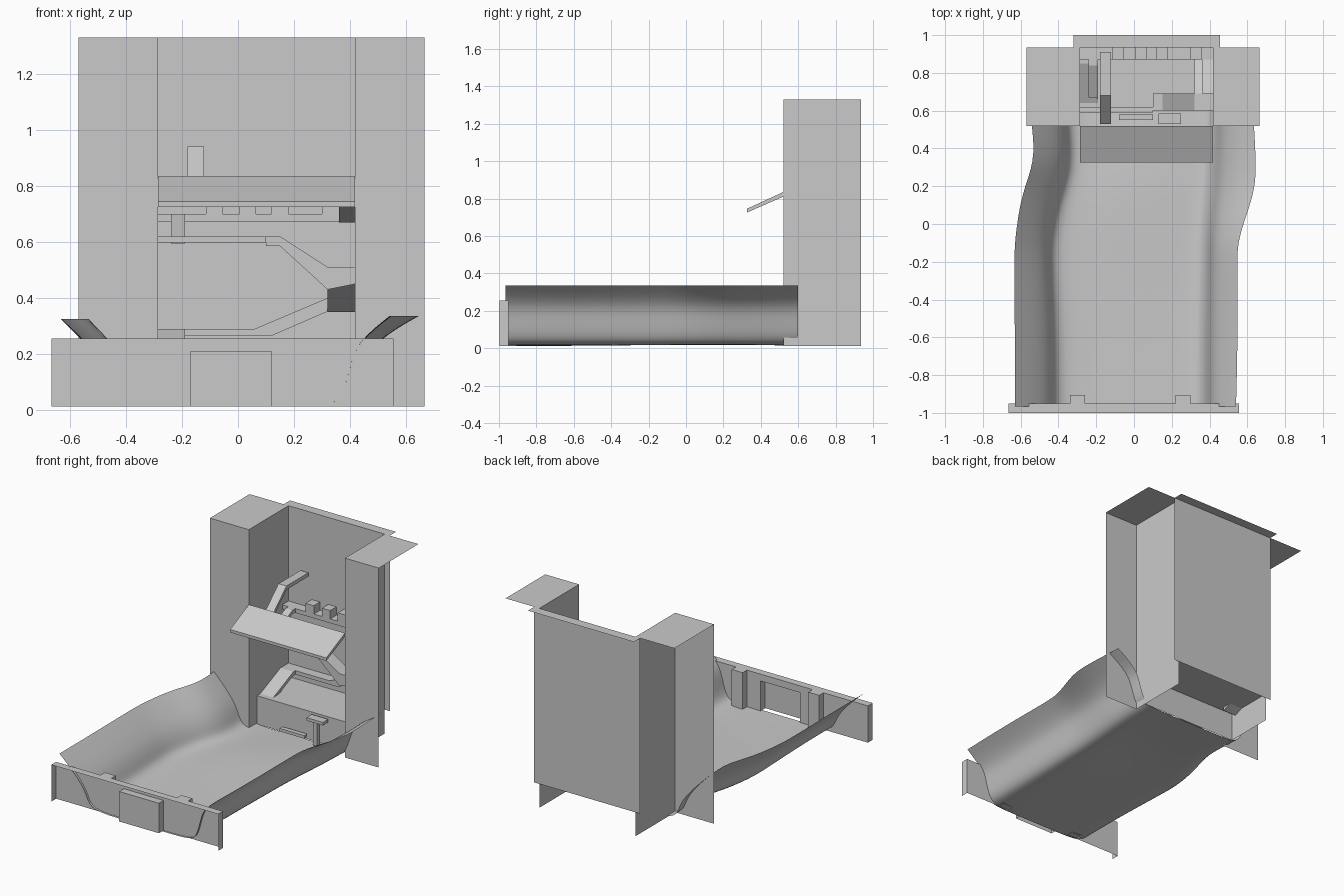
import bpy, bmesh

if "Cube" in bpy.data.objects:
    bpy.data.objects.remove(bpy.data.objects["Cube"])

grey = bpy.data.materials.new("plain grey")
grey.diffuse_color = (0.59, 0.59, 0.59, 1)
grey.use_nodes = True
grey.node_tree.nodes["Principled BSDF"].inputs["Base Color"].default_value = grey.diffuse_color


def make(name, verts, faces, smooth=False):
    me = bpy.data.meshes.new(name)
    me.from_pydata(verts, [], faces)
    me.materials.append(grey)
    ob = bpy.data.objects.new(name, me)
    bpy.context.collection.objects.link(ob)
    if smooth:
        me.polygons.foreach_set("use_smooth", [True] * len(faces))
    return ob


def box(name, x0, x1, y0, y1, z0, z1):
    return prism(name, [(x0, z0), (x1, z0), (x1, z1), (x0, z1)], y0, y1, 'y')


def prism(name, pts, a, b, axis):
    """Closed profile extruded from a to b along an axis."""
    put = {'x': lambda p, t: (t, p[0], p[1]), 'y': lambda p, t: (p[0], t, p[1])}[axis]
    n = len(pts)
    verts = [put(p, a) for p in pts] + [put(p, b) for p in pts]
    faces = [tuple(range(n)), tuple(range(2 * n - 1, n - 1, -1))]
    faces += [(i, i + n, (i + 1) % n + n, (i + 1) % n) for i in range(n)]
    ob = make(name, verts, faces)
    bm = bmesh.new()
    bm.from_mesh(ob.data)
    bmesh.ops.recalc_face_normals(bm, faces=bm.faces)
    bm.to_mesh(ob.data)
    bm.free()
    return ob


def sheet(name, path, z0, z1):
    """Plan polyline raised into a thin wall."""
    n = len(path)
    verts = [(x, y, z0) for x, y in path] + [(x, y, z1) for x, y in path]
    return make(name, verts, [(i, i + 1, i + 1 + n, i + n) for i in range(n - 1)])


def flat(name, x0, x1, y0, y1, z):
    return make(name, [(x0, y0, z), (x1, y0, z), (x1, y1, z), (x0, y1, z)], [(0, 1, 2, 3)])


def band(pts, t):
    """Walkway profile: a top line with thickness t below."""
    return pts + [(u, z - t) for u, z in reversed(pts)]


L, R, FRONT, BACK, TOP = -0.285, 0.418, 0.52, 0.935, 1.33

# Open-backed towers and back wall
for side, inner, outer in (("left", L, -0.57), ("right", R, 0.665)):
    sheet(side + "_tower", [(outer, FRONT), (inner, FRONT), (inner, BACK)], 0.012, TOP)
    flat(side + "_tower_roof", min(inner, outer), max(inner, outer), FRONT, BACK, TOP)
sheet("back_wall", [(-0.32, BACK), (0.455, BACK)], 0.17, TOP)
flat("back_wall_ledge", -0.32, 0.455, BACK, 1.0, TOP)

# Raised floor between the towers
flat("raised_floor", L, R, 0.605, BACK, 0.2)
sheet("raised_floor_front", [(L, 0.605), (R, 0.605)], 0.012, 0.2)

# Sloping awning
prism("awning", [(0.325, 0.725), (0.325, 0.745), (0.52, 0.835), (0.52, 0.81)], L, R, 'x')

# Low walkway with its entry ramp, then a ramp rising forward on the right
prism("low_ramp", band([(0.64, 0.2), (0.85, 0.29), (BACK, 0.29)], 0.025), L, -0.19, 'x')
prism("low_walkway", [(-0.19, 0.265), (-0.19, 0.29), (0.06, 0.29), (0.32, 0.40), (R, 0.40),
                      (R, 0.352), (0.32, 0.352), (0.12, 0.265)], 0.87, BACK, 'y')
prism("right_ramp", band([(0.87, 0.40), (0.69, 0.51)], 0.05), 0.32, R, 'x')

# Middle walkway descending to the right
prism("middle_walkway",
      [(0.10, 0.62), (0.15, 0.62), (0.32, 0.51), (R, 0.51), (R, 0.45), (0.32, 0.43),
       (0.15, 0.585), (0.10, 0.585)], 0.60, 0.69, 'y')
box("middle_beam", L, 0.10, 0.59, 0.62, 0.598, 0.62)

# Upper walkway with blocks
prism("upper_ramp", band([(0.67, 0.62), (0.84, 0.70), (BACK, 0.70)], 0.025), -0.24, -0.19, 'x')
box("upper_walkway", L, R, 0.87, BACK, 0.672, 0.70)
for x in (-0.115, 0.005, 0.12, 0.30):
    box("upper_block", x, x + 0.06, 0.87, BACK, 0.70, 0.755)
prism("upper_right_ramp", band([(0.87, 0.70), (0.69, 0.76)], 0.03), 0.36, R, 'x')

# Tall ramp rising above the awning
prism("tall_ramp", band([(0.53, 0.80), (0.68, 0.94), (0.91, 0.94)], 0.025), -0.18, -0.122, 'x')

# Small pieces before the raised floor
box("small_table_top", 0.13, 0.25, 0.53, 0.585, 0.175, 0.195)
box("small_table_leg", 0.17, 0.20, 0.54, 0.57, 0.02, 0.175)
box("floor_bar", -0.08, 0.10, 0.55, 0.58, 0.04, 0.06)

# Front panel with two pillars behind it and a centre box
P, Q = -0.95, -0.998
sheet("front_panel_left", [(-0.665, Q), (-0.665, P), (-0.17, P)], 0.012, 0.255)
sheet("front_panel_right", [(0.12, P), (0.555, P), (0.555, Q)], 0.012, 0.255)
sheet("front_panel_middle", [(-0.17, P), (0.12, P)], 0.21, 0.255)
sheet("centre_box", [(-0.17, P), (-0.17, Q), (0.12, Q), (0.12, P)], 0.012, 0.21)
flat("centre_box_top", -0.17, 0.12, Q, P, 0.21)
flat("front_panel_top", -0.665, 0.555, -1.0, P, 0.255)
for x in (-0.34, 0.22):
    sheet("pillar", [(x, P), (x, -0.905), (x + 0.08, -0.905), (x + 0.08, P)], 0.012, 0.255)
    flat("pillar_top", x, x + 0.08, P, -0.905, 0.255)

# Curved channel: y, left rim, left foot, right foot, right rim, floor crown
stations = [(-0.965, -0.63, -0.41, 0.37, 0.54, 0), (-0.6, -0.63, -0.41, 0.37, 0.55, 0),
            (-0.2, -0.635, -0.43, 0.38, 0.545, 0.01), (-0.08, -0.63, -0.43, 0.38, 0.55, 0.015),
            (0.1, -0.605, -0.40, 0.39, 0.615, 0.02), (0.22, -0.57, -0.36, 0.40, 0.645, 0.02),
            (0.36, -0.52, -0.33, 0.41, 0.645, 0.015), (0.60, -0.55, -0.35, 0.42, 0.63, 0)]
verts = []
for y, lr, lf, rf, rr, c in stations:
    w, v = lf - lr, rr - rf
    verts += [(lr, y, 0.325), (lr + w * 0.35, y, 0.255), (lr + w * 0.75, y, 0.165),
              (lr + w * 0.93, y, 0.085), (lf + 0.015, y, 0.012), (-0.15, y, 0.012 + c),
              (0.12, y, 0.012 + c), (rf - 0.07, y, 0.012), (rf, y, 0.03),
              (rf + v * 0.17, y, 0.15), (rf + v * 0.33, y, 0.245), (rr, y, 0.335)]
n = 12
faces = [(r * n + c, r * n + c + 1, (r + 1) * n + c + 1, (r + 1) * n + c)
         for r in range(len(stations) - 1) for c in range(n - 1)]
channel = make("curved_channel", verts, faces, True)
sub = channel.modifiers.new("smooth", 'SUBSURF')
sub.levels = sub.render_levels = 2
sub.boundary_smooth = 'PRESERVE_CORNERS'
